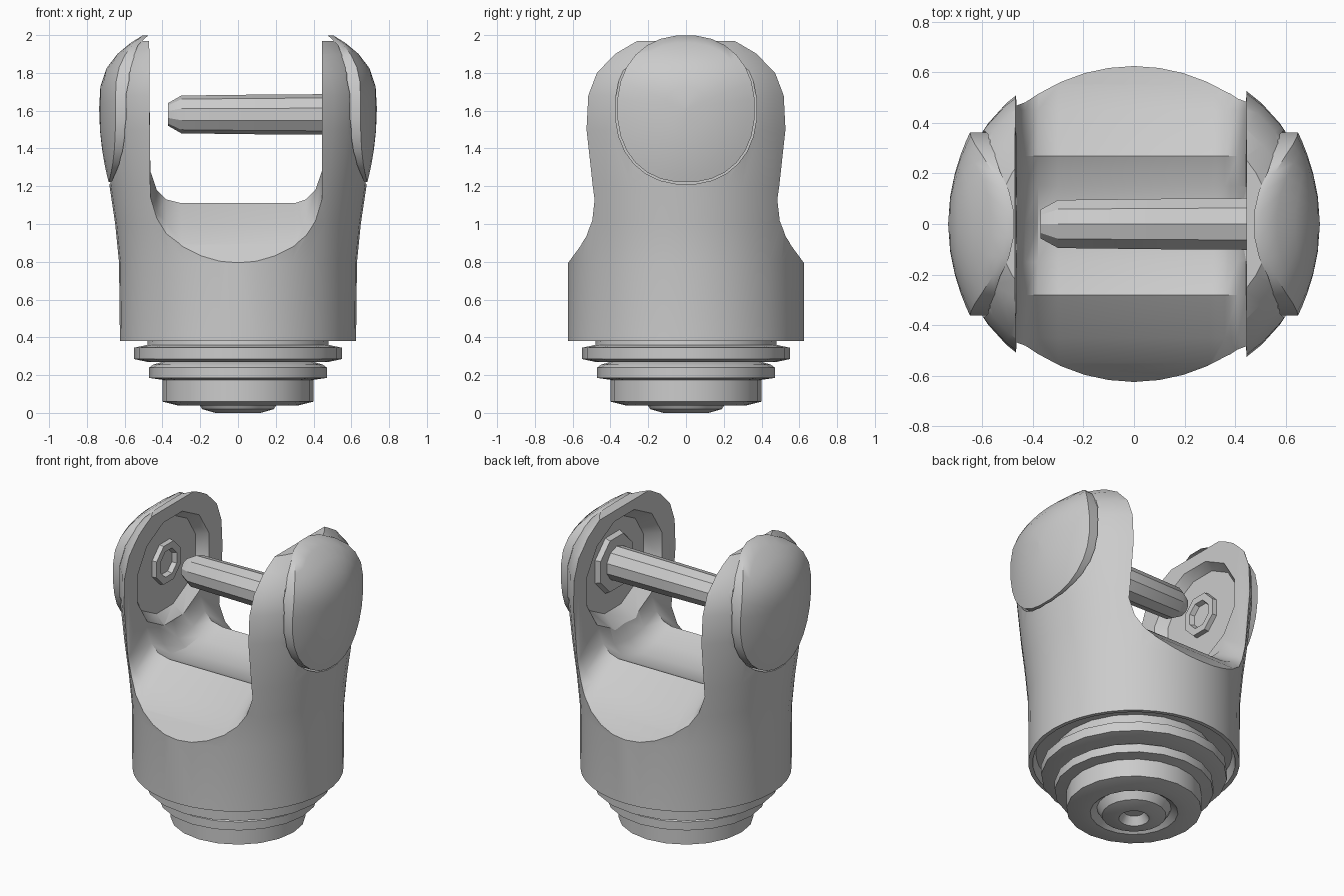
import bpy, bmesh, math
from math import sin, cos, pi, copysign

old = bpy.data.objects.get("Cube")
if old:
    bpy.data.objects.remove(old, do_unlink=True)

grey = bpy.data.materials.new("mid grey")
grey.use_nodes = True
grey.diffuse_color = (0.6, 0.6, 0.6, 1)
grey.node_tree.nodes["Principled BSDF"].inputs["Base Color"].default_value = (0.6, 0.6, 0.6, 1)


def loft(name, rings, cap_start=True, cap_end=True):
    """Skin closed rings of points into one object."""
    bm = bmesh.new()
    loops = [[bm.verts.new(p) for p in ring] for ring in rings]
    n = len(loops[0])
    for a, b in zip(loops, loops[1:]):
        for i in range(n):
            j = (i + 1) % n
            bm.faces.new((a[i], a[j], b[j], b[i]))
    if cap_start:
        bm.faces.new(loops[0][::-1])
    if cap_end:
        bm.faces.new(loops[-1])
    bmesh.ops.recalc_face_normals(bm, faces=bm.faces)
    mesh = bpy.data.meshes.new(name)
    bm.to_mesh(mesh)
    bm.free()
    mesh.materials.append(grey)
    ob = bpy.data.objects.new(name, mesh)
    bpy.context.collection.objects.link(ob)
    return ob


def ring_z(z, rx, ry, n=40):
    return [(rx * cos(2 * pi * i / n), ry * sin(2 * pi * i / n), z) for i in range(n)]


def ring_x(x, ry, rz, cz, n=28, power=1.0):
    """Ellipse across x; a power below 1 squares it off."""
    pts = []
    for i in range(n):
        a = 2 * pi * (i + .5) / n
        c, s = (copysign(abs(f) ** power, f) for f in (cos(a), sin(a)))
        pts.append((x, ry * c, cz + rz * s))
    return pts


def cut(target, cutter):
    cutter.hide_render = True
    cutter.hide_set(True)
    mod = target.modifiers.new(cutter.name, "BOOLEAN")
    mod.operation = "DIFFERENCE"
    mod.solver = "EXACT"
    mod.object = cutter


def apply_mods(ob):
    """Bake the cuts, then drop the cutters."""
    cutters = [m.object for m in ob.modifiers]
    dep = bpy.context.evaluated_depsgraph_get()
    mesh = bpy.data.meshes.new_from_object(ob.evaluated_get(dep))
    ob.modifiers.clear()
    ob.data = mesh
    for c in cutters:
        bpy.data.objects.remove(c, do_unlink=True)


def smooth(ob, angle=30):
    bpy.ops.object.select_all(action="DESELECT")
    ob.select_set(True)
    bpy.context.view_layer.objects.active = ob
    bpy.ops.object.shade_smooth_by_angle(angle=math.radians(angle))


# Fork body: hollow underside, round base flaring into two cheeks
SECTIONS = [(.44, .58, .58), (.38, .6, .6), (.38, .625, .625), (.8, .63, .625), (1.0, .65, .64),
            (1.2, .68, .655), (1.5, .715, .675), (1.68, .72, .66), (1.8, .69, .62),
            (1.9, .63, .53), (1.97, .54, .45)]
body = loft("fork_body", [ring_z(*s) for s in SECTIONS])

# Slot between the cheeks: a shallow trough, falling away to front and back
U = [(-.464, .17), (-.43, .07), (-.38, .02), (-.3, 0), (.3, 0), (.36, .02), (.41, .07), (.444, .17)]
FLOOR = [(-.9, .52), (-.62, .8), (-.55, .895), (-.45, .99), (-.28, 1.11), (-.15, 1.055), (0, 1.035),
         (.15, 1.055), (.27, 1.11), (.45, .99), (.55, .895), (.62, .8), (.9, .52)]
slot = [[(-.475, y, 2.5)] + [(x, y, floor + h) for x, h in U] + [(.445, y, 2.5)] for y, floor in FLOOR]
cut(body, loft("slot_cutter", slot))

# Pockets on both sides of each cheek
SQUARED = .9
for s in (-1, 1):
    cut(body, loft("cap_pocket_cutter", [ring_x(s * x, .375, .4, 1.61, 28, SQUARED) for x in (.57, .9)]))
    cut(body, loft("inner_pocket_cutter", [ring_x(s * .42, .42, .38, 1.55, 12), ring_x(s * .53, .33, .3, 1.56, 12)]))
apply_mods(body)
smooth(body)


# Domed covers on the outer sides of the cheeks
def dome(y, dz):
    return .735 - .65 * y * y - (3.9 * dz ** 3 if dz > 0 else .32 * dz * dz)


for s, side in ((-1, "right"), (1, "left")):
    rings = []
    for t in (.02, .3, .55, .75, .9, 1):
        outline = ring_x(0, .365 * t, .39 * t, 0, 28, SQUARED)
        rings.append([(s * dome(y, z), y, z + 1.61) for _, y, z in outline])
    rings.append([(s * min(.55, abs(x) - .03), y, z) for x, y, z in rings[-1]])
    smooth(loft(side + "_cover", rings, True, False), 40)

# Pin fixed in the left cheek, and the socket facing its free end
pin = [(-.37, .06), (-.3, .1), (.1, .105), (.56, .108)]
smooth(loft("pin", [ring_x(x, r, r, 1.58, 10) for x, r in pin]))
socket = [(-.54, .14), (-.5, .135), (-.5, .09), (-.53, .08)]
loft("pin_socket", [ring_x(x, r, r, 1.58, 8) for x, r in socket])
loft("pin_collar", [ring_x(x, r, r, 1.58, 8) for x, r in [(.54, .2), (.5, .18)]])

# Stepped neck under the body
NECK = [(.45, .47), (.36, .48), (.345, .55), (.285, .55), (.27, .48), (.27, .4), (.255, .45), (.24, .47),
        (.185, .47), (.175, .4), (.06, .4), (.04, .32), (.04, .26), (.07, .22), (.02, .19),
        (.0, .12), (.0, .09), (.05, .06)]
smooth(loft("stepped_neck", [ring_z(z, r, r, 20) for z, r in NECK]))
